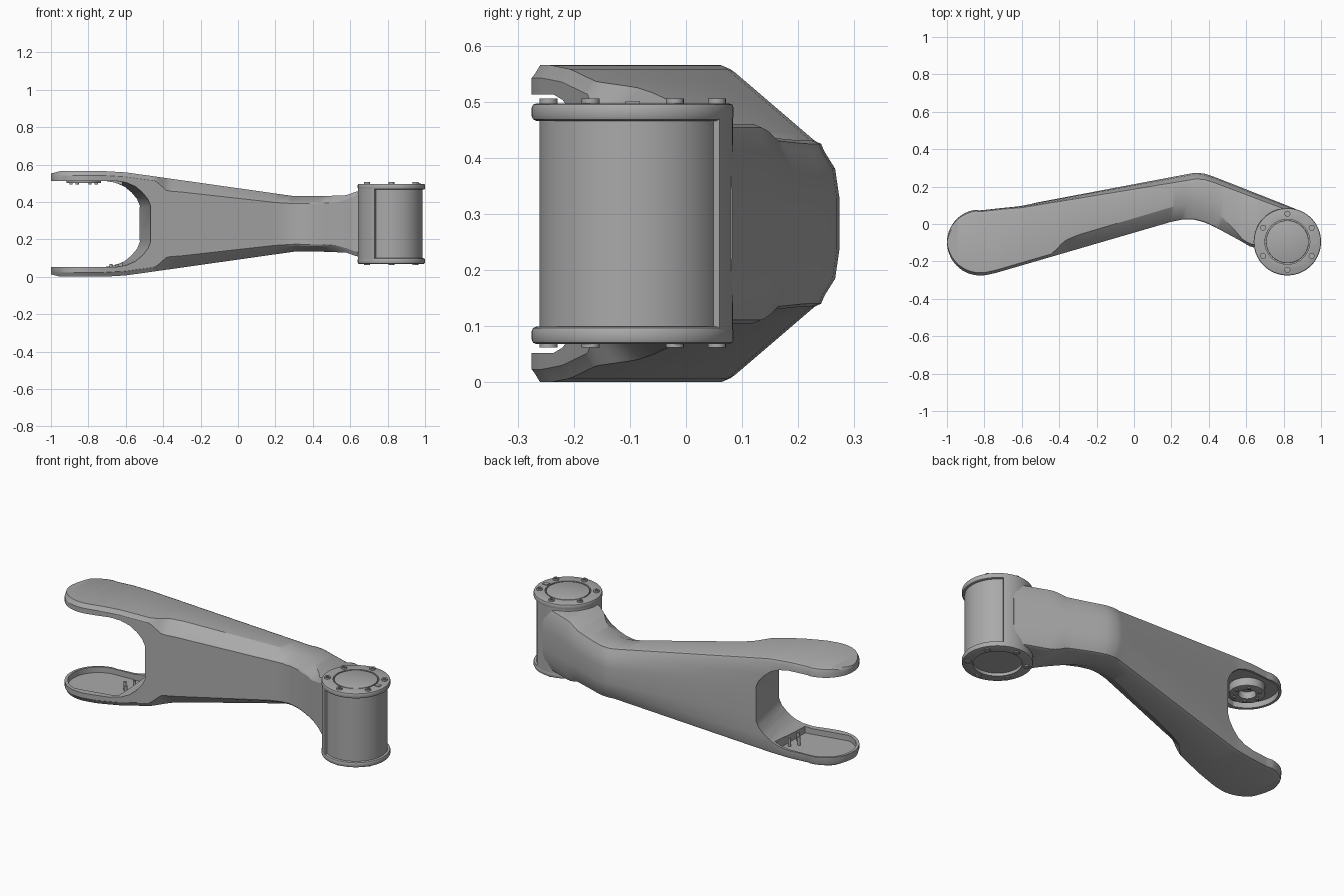
import bpy
import bmesh
from math import sin, cos, pi, radians

HEIGHT = 0.565
FORK = (-0.825, -0.095)
HUB = (0.82, -0.095)

old = bpy.data.objects.get("Cube")
if old:
    bpy.data.objects.remove(old, do_unlink=True)

metal = bpy.data.materials.new("grey_metal")
metal.use_nodes = True
metal.diffuse_color = (0.4, 0.4, 0.4, 1)
metal.node_tree.nodes["Principled BSDF"].inputs["Base Color"].default_value = (0.4, 0.4, 0.4, 1)


def make_object(name, rings):
    """Skin a list of equal point rings and cap both ends."""
    bm = bmesh.new()
    loops = [[bm.verts.new(point) for point in ring] for ring in rings]
    count = len(loops[0])
    for first, second in zip(loops, loops[1:]):
        for i in range(count):
            j = (i + 1) % count
            bm.faces.new((first[i], first[j], second[j], second[i]))
    bm.faces.new(loops[0])
    bm.faces.new(loops[-1])
    bmesh.ops.recalc_face_normals(bm, faces=bm.faces)
    mesh = bpy.data.meshes.new(name)
    bm.to_mesh(mesh)
    bm.free()
    mesh.materials.append(metal)
    obj = bpy.data.objects.new(name, mesh)
    bpy.context.collection.objects.link(obj)
    return obj


def prism(name, outline, low, high):
    return make_object(name, [[(x, y, z) for x, y in outline] for z in (low, high)])


def arc(centre, radius, start, end, steps):
    angles = [radians(start + (end - start) * i / steps) for i in range(steps + 1)]
    return [(centre[0] + radius * cos(a), centre[1] + radius * sin(a)) for a in angles]


def disc(name, centre, radius, low, high, sides=64, edge=0.0):
    """Upright cylinder with optional softened rims."""
    layers = [(radius, low), (radius, high)]
    if edge:
        soft = edge * 0.3
        layers = [(radius - edge, low), (radius - soft, low + soft), (radius, low + edge),
                  (radius, high - edge), (radius - soft, high - soft), (radius - edge, high)]
    return make_object(name, [[(x, y, z) for x, y in arc(centre, r, 0, 360, sides)[:-1]]
                              for r, z in layers])


def activate(obj):
    bpy.ops.object.select_all(action='DESELECT')
    obj.select_set(True)
    bpy.context.view_layer.objects.active = obj


def cut(obj, cutter):
    mod = obj.modifiers.new("cut", 'BOOLEAN')
    mod.operation = 'DIFFERENCE'
    mod.solver = 'EXACT'
    mod.object = cutter
    activate(obj)
    bpy.ops.object.modifier_apply(modifier=mod.name)
    bpy.data.objects.remove(cutter, do_unlink=True)


def sample(keys, x):
    """Linear reading of a list of (x, value) keys."""
    if x <= keys[0][0]:
        return keys[0][1]
    for (x0, v0), (x1, v1) in zip(keys, keys[1:]):
        if x <= x1:
            return v0 + (v1 - v0) * (x - x0) / (x1 - x0)
    return keys[-1][1]


# Arm shape along its length: edges in plan, top height, front chamfer
back_edge = [(-0.83, 0.075), (-0.6, 0.1), (0.28, 0.268), (0.33, 0.277), (0.38, 0.271),
             (0.43, 0.254), (0.87, 0.08)]
front_edge = [(-0.8, -0.275), (-0.74, -0.262), (0.2, 0.012), (0.26, 0.024), (0.32, 0.024),
              (0.38, 0.008), (0.44, -0.02), (0.56, -0.085), (0.62, -0.12), (0.66, -0.13)]
top_edge = [(-1, 0.552), (-0.95, HEIGHT), (-0.72, HEIGHT), (-0.6, 0.558), (-0.45, 0.537),
            (0.2, 0.445), (0.3, 0.431), (0.45, 0.431), (0.58, 0.436), (0.63, 0.455), (0.66, 0.46)]
chamfer_width = [(-0.44, 0.015), (-0.37, 0.065), (-0.3, 0.075), (0.2, 0.078), (0.4, 0.085),
                 (0.48, 0.07), (0.54, 0.04), (0.58, 0.015)]
chamfer_drop = [(-0.44, 0.015), (-0.38, 0.06), (-0.3, 0.055), (0.2, 0.04), (0.3, 0.032),
                (0.52, 0.03), (0.58, 0.015)]
back_bulge = [(-0.7, 0.004), (-0.4, 0.012), (0.3, 0.03), (0.8, 0.02)]


def section(x):
    """Closed cross-section of the arm at x, symmetric in height."""
    y0, y1 = sample(front_edge, x), sample(back_edge, x)
    if x < FORK[0]:
        reach = max(0.0, 1 - ((FORK[0] - x) / 0.175) ** 2) ** 0.5
        y0, y1 = FORK[1] - 0.18 * reach, FORK[1] + 0.175 * reach
    top = sample(top_edge, x)
    wide = min(sample(chamfer_width, x), (y1 - y0) * 0.4)
    soft = min(0.02, (y1 - y0) * 0.3)
    drop, bulge = sample(chamfer_drop, x), sample(back_bulge, x)
    half = [(y0, top - drop - 0.008), (y0 + 0.006, top - drop), (y0 + wide, top),
            (y1 - bulge - soft, top), (y1 - bulge - soft * 0.3, top - soft * 0.3),
            (y1 - bulge, top - soft), (y1 - bulge * 0.35, top * 0.66 + HEIGHT * 0.17),
            (y1 - bulge * 0.08, top * 0.3 + HEIGHT * 0.35)]
    ring = half + [(y, HEIGHT - z) for y, z in reversed(half)]
    return [(x, y, z) for y, z in ring]


tip_stations = [FORK[0] - 0.175 * cos(pi / 2 * i / 14) for i in range(1, 15)]
body_stations = [FORK[0] + (0.86 - FORK[0]) * i / 84 for i in range(1, 85)]
arm = make_object("arm", [section(x) for x in tip_stations + body_stations])

# Open fork with a slanted inner wall
slot = [(-1.2, 0.513), (-0.72, 0.513), (-0.66, 0.503), (-0.61, 0.482), (-0.57, 0.45),
        (-0.54, 0.415), (-0.525, 0.38)]
slot += [(x, HEIGHT - z) for x, z in reversed(slot)]
cut(arm, make_object("slot_cutter", [[(x + shift, y, z) for x, z in slot]
                                     for y, shift in ((-0.4, 0.1), (0.25, -0.027))]))

# Shallow pockets leave a rim around both fork plates
pocket = arc(FORK, 0.16, 90, 255, 24) + [(-0.62, -0.2), (-0.62, 0.075)]
cut(arm, prism("pocket_cutter", pocket, 0.02, HEIGHT - 0.02))

# Room for the hub inside the arm end
cut(arm, disc("hub_cutter", HUB, 0.163, 0.03, HEIGHT - 0.03))

# Hub: cover, housing half and flanges
parts = [arm]
parts.append(disc("hub_cover", HUB, 0.166, 0.09, 0.475, 96))
housing = arc(HUB, 0.179, 60, 240, 48) + arc(HUB, 0.15, 240, 60, 48)
parts.append(prism("hub_housing", housing, 0.09, 0.475))
top_flange = disc("top_flange", HUB, 0.18, 0.466, 0.497, 96, 0.008)
bottom_flange = disc("bottom_flange", HUB, 0.18, 0.068, 0.099, 96, 0.008)
cut(top_flange, disc("top_recess_cutter", HUB, 0.12, 0.486, 0.6))
cut(bottom_flange, disc("bottom_recess_cutter", HUB, 0.125, 0, 0.085))
parts += [top_flange, bottom_flange]
parts.append(disc("hub_cap", HUB, 0.114, 0.48, 0.497, 64, 0.003))

# Flange bolts above and below
for number, (x, y) in enumerate(arc(HUB, 0.15, 90, 390, 5)):
    bolt = disc(f"top_bolt_{number}", (x, y), 0.016, 0.49, 0.506, 20)
    cut(bolt, disc("socket_cutter", (x, y), 0.008, 0.499, 0.6, 6))
    parts.append(bolt)
    parts.append(disc(f"bottom_bolt_{number}", (x, y), 0.016, 0.062, 0.075, 20))

# Index key on the flange
key = [(0.945, -0.108), (0.975, -0.108), (0.975, -0.082), (0.945, -0.082)]
parts.append(prism("index_key", key, 0.49, 0.501))

# Bearing ring under the upper fork plate
bearing = disc("bearing_ring", FORK, 0.092, 0.5, 0.55, 48, 0.003)
cut(bearing, disc("bore_cutter", FORK, 0.045, 0.4, 0.54, 48))
parts.append(bearing)
for number, (x, y) in enumerate(arc(FORK, 0.068, 0, 300, 5)):
    parts.append(disc(f"bearing_screw_{number}", (x, y), 0.009, 0.494, 0.51, 12))

# Small pegs on the lower fork plate
for number, (x, y) in enumerate(arc((-0.64, -0.06), 0.04, 20, 340, 4)):
    parts.append(disc(f"peg_{number}", (x, y), 0.008, 0.015, 0.068, 12))

for part in parts:
    activate(part)
    bpy.ops.object.shade_smooth_by_angle(angle=radians(28))
